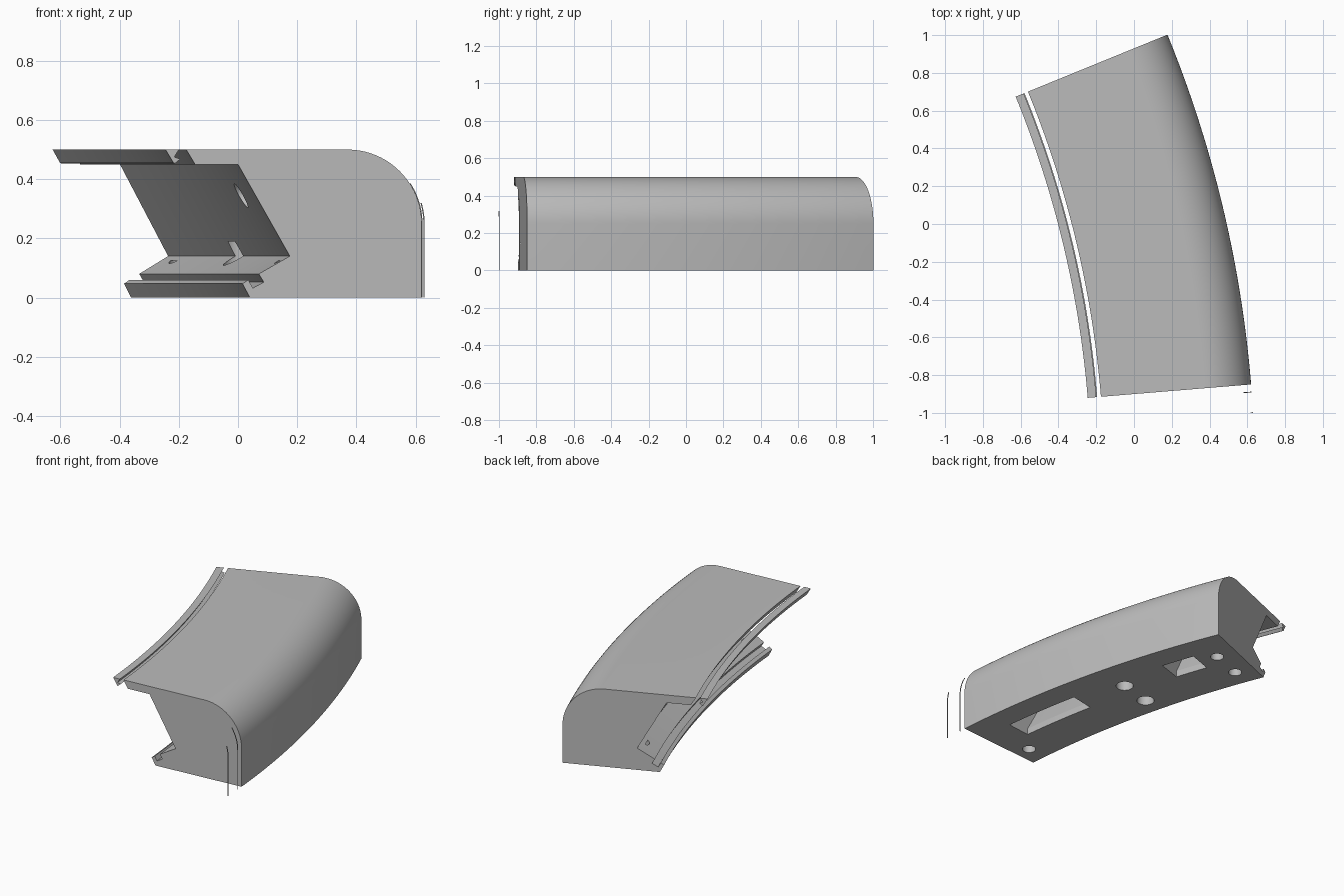
import bpy, bmesh, math
from mathutils import Vector

if "Cube" in bpy.data.objects:
    bpy.data.objects.remove(bpy.data.objects["Cube"])

# Everything is swept about one distant vertical axis
CX, CY = -5.616, -1.362
START, END = 4.7, 22.2
COS = math.cos(math.radians(START))

grey = bpy.data.materials.new("plain_grey")
grey.diffuse_color = (0.5, 0.5, 0.5, 1)
grey.use_nodes = True
grey.node_tree.nodes["Principled BSDF"].inputs["Base Color"].default_value = (0.5, 0.5, 0.5, 1)


def place(x, z, deg):
    """Section point (x measured at the front end) turned to an angle on the arc."""
    r = (x - CX) / COS
    a = math.radians(deg)
    return Vector((CX + r * math.cos(a), CY + r * math.sin(a), z))


def finish(name, bm):
    bmesh.ops.recalc_face_normals(bm, faces=bm.faces)
    me = bpy.data.meshes.new(name)
    bm.to_mesh(me)
    bm.free()
    me.materials.append(grey)
    ob = bpy.data.objects.new(name, me)
    bpy.context.collection.objects.link(ob)
    return ob


def sweep(name, section, a0=START, a1=END, steps=40):
    bm = bmesh.new()
    rings = []
    for i in range(steps + 1):
        a = a0 + (a1 - a0) * i / steps
        rings.append([bm.verts.new(place(x, z, a)) for x, z in section])
    n = len(section)
    for p, q in zip(rings, rings[1:]):
        for i in range(n):
            j = (i + 1) % n
            bm.faces.new((p[i], p[j], q[j], q[i]))
    bm.faces.new(rings[0])
    bm.faces.new(rings[-1])
    return finish(name, bm)


def cylinder(name, centre, axis, radius, length):
    bm = bmesh.new()
    bmesh.ops.create_cone(bm, cap_ends=True, segments=32, radius1=radius,
                          radius2=radius, depth=length)
    bm.transform(axis.to_track_quat('Z', 'Y').to_matrix().to_4x4())
    bmesh.ops.translate(bm, verts=bm.verts, vec=centre)
    return finish(name, bm)


def select_only(ob):
    bpy.ops.object.select_all(action='DESELECT')
    ob.select_set(True)
    bpy.context.view_layer.objects.active = ob


def cut(target, cutter):
    cutter.hide_render = True
    mod = target.modifiers.new("cut", 'BOOLEAN')
    mod.operation, mod.solver, mod.object = 'DIFFERENCE', 'EXACT', cutter
    select_only(target)
    bpy.ops.object.modifier_apply(modifier=mod.name)
    bpy.data.objects.remove(cutter)


def outer_round(last, x=0.37, z=0.25, radius=0.25, steps=20):
    """Points on the rounded outer shoulder, from horizontal up to an angle."""
    return [(x + radius * math.cos(math.radians(last * i / steps)),
             z + radius * math.sin(math.radians(last * i / steps)))
            for i in range(steps + 1)]


# Main body with rounded shoulder, slanted recess and grooved lower edge
section = [(0.62, 0)] + outer_round(90) + [
    (-0.175, 0.5), (-0.145, 0.45), (0, 0.45), (0.175, 0.14), (0.07, 0.08),
    (0.087, 0.052), (0.05, 0.032), (0.035, 0.06), (0.015, 0.047), (0.04, 0)]
body = sweep("curved_body", section)

# Slots from below that lean inward behind the recess wall
slot = [(0.306, -0.1), (0.463, -0.1), (0.463, 0.04), (0.25, 0.42),
        (0.093, 0.42), (0.306, 0.04)]
for a0, a1 in ((6.8, 11.6), (17.75, 19.8)):
    cut(body, sweep("slot_cutter", slot, a0, a1, 8))

# Round blind holes in the underside: section x, angle, radius, depth
for x, deg, radius, depth in ((0.172, 5.66, 0.04, 0.125), (0.172, 14.68, 0.052, 0.19),
                              (0.172, 20.98, 0.04, 0.125), (0.388, 14.68, 0.052, 0.19),
                              (0.388, 20.94, 0.04, 0.125)):
    centre = place(x, depth / 2 - 0.05, deg)
    cut(body, cylinder("hole_cutter", centre, Vector((0, 0, 1)), radius, depth + 0.1))

# Hole through the recess wall into the long slot
wall = place(0.06, 0.345, 8.9)
normal = place(0.06 + 0.31, 0.345 + 0.175, 8.9) - wall
cut(body, cylinder("wall_hole_cutter", wall, normal, 0.046, 0.22))

# Separate upper rail running beside the top edge
rail = sweep("upper_rail", [(-0.245, 0.5), (-0.2, 0.5), (-0.215, 0.475),
                            (-0.195, 0.468), (-0.213, 0.453), (-0.218, 0.455)])

# Hair-thin trim strips standing off the front end
strips = []
for name, deg, last in (("long_trim_strip", 4.33, 33), ("short_trim_strip", 3.33, 16)):
    outer = [(0.62, 0)] + outer_round(last)
    inner = [(x - 0.004, z) for x, z in reversed(outer)]
    strips.append(sweep(name, outer + inner, deg - 0.02, deg + 0.02, 1))

for ob in [body, rail] + strips:
    select_only(ob)
    bpy.ops.object.shade_smooth_by_angle(angle=math.radians(25))
